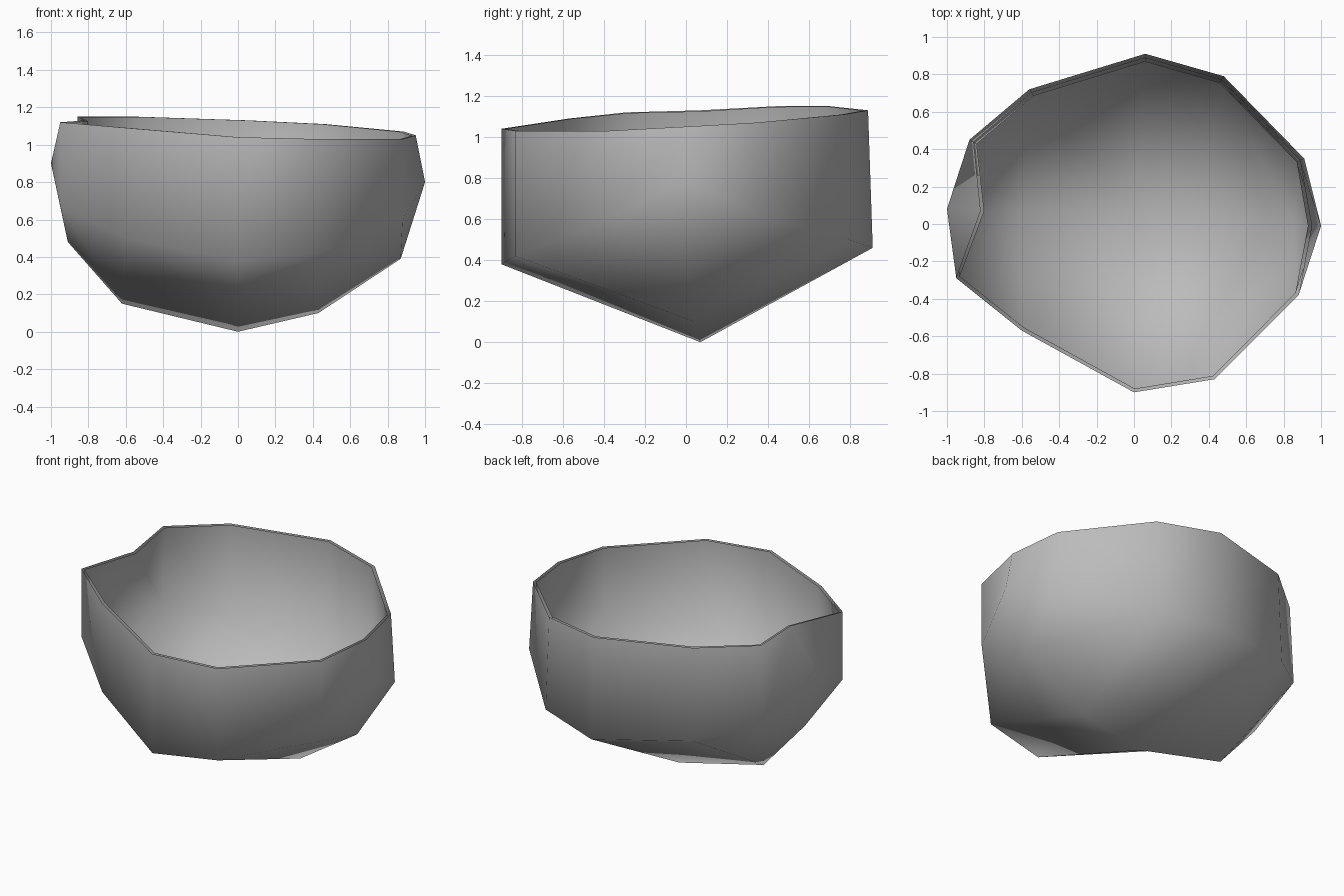
import bpy
import bmesh

cube = bpy.data.objects.get("Cube")
if cube:
    bpy.data.objects.remove(cube, do_unlink=True)

# One plain grey for the whole bowl
grey = bpy.data.materials.new("stone_grey")
grey.use_nodes = True
colour = (0.5, 0.5, 0.5, 1)
grey.diffuse_color = colour
grey.node_tree.nodes["Principled BSDF"].inputs["Base Color"].default_value = colour
grey.use_backface_culling = True

# Wall columns: x, y, foot height, rim height (left to right)
front_columns = [
    (-.95, -.29, .67, 1.12), (-.6, -.57, .5, 1.09), (0, -.9, .38, 1.04),
    (.43, -.83, .42, 1.03), (.88, -.38, .6, 1.03)]
back_columns = [
    (-.88, .45, .63, 1.15), (-.56, .72, .54, 1.15), (.06, .91, .46, 1.13),
    (.48, .79, .5, 1.11), (.91, .35, .62, 1.07)]

# Keel points under the bowl, and the two end corners with their rim points
keel_points = [(-.91, .05, .48), (-.62, .07, .15), (0, .07, 0), (.43, .04, .1), (.87, .01, .39)]
end_points = [((-1, .08, .9), (-.82, .07, 1.13)), ((1, -.01, .8), (.95, -.01, 1.05))]


def add_column(bm, x, y, foot, rim):
    """Make the foot and rim vertices of one wall column."""
    taper = .975 if y > 0 else 1
    return bm.verts.new((x, y, foot)), bm.verts.new((x * taper, y * taper, rim))


bm = bmesh.new()
front = [add_column(bm, *c) for c in front_columns]
back = [add_column(bm, *c) for c in back_columns]
keel = [bm.verts.new(p) for p in keel_points]
left_end, right_end = [tuple(bm.verts.new(p) for p in pair) for pair in end_points]

# Underside: quads either side of the keel, triangles at both ends
for side in (front, back):
    for i in range(len(keel) - 1):
        bm.faces.new((side[i][0], side[i + 1][0], keel[i + 1], keel[i]))
    bm.faces.new((left_end[0], side[0][0], keel[0]))
    bm.faces.new((right_end[0], side[-1][0], keel[-1]))

# Wall: one quad between each pair of neighbouring columns
loop = [left_end] + front + [right_end] + back[::-1]
for here, after in zip(loop, loop[1:] + loop[:1]):
    bm.faces.new((here[0], after[0], after[1], here[1]))

bmesh.ops.recalc_face_normals(bm, faces=bm.faces)
lowest = min(bm.faces, key=lambda f: f.calc_center_median().z)
if lowest.normal.z > 0:
    bmesh.ops.reverse_faces(bm, faces=bm.faces)
for face in bm.faces:
    face.smooth = True

mesh = bpy.data.meshes.new("bowl")
bm.to_mesh(mesh)
bm.free()
mesh.materials.append(grey)
bowl = bpy.data.objects.new("bowl", mesh)
bpy.context.collection.objects.link(bowl)

# Thin double shell whose two skins face each other's outside
shell = bowl.modifiers.new("thin_shell", 'SOLIDIFY')
shell.thickness = .02
shell.offset = -1
shell.use_flip_normals = True
shell.use_rim = False
